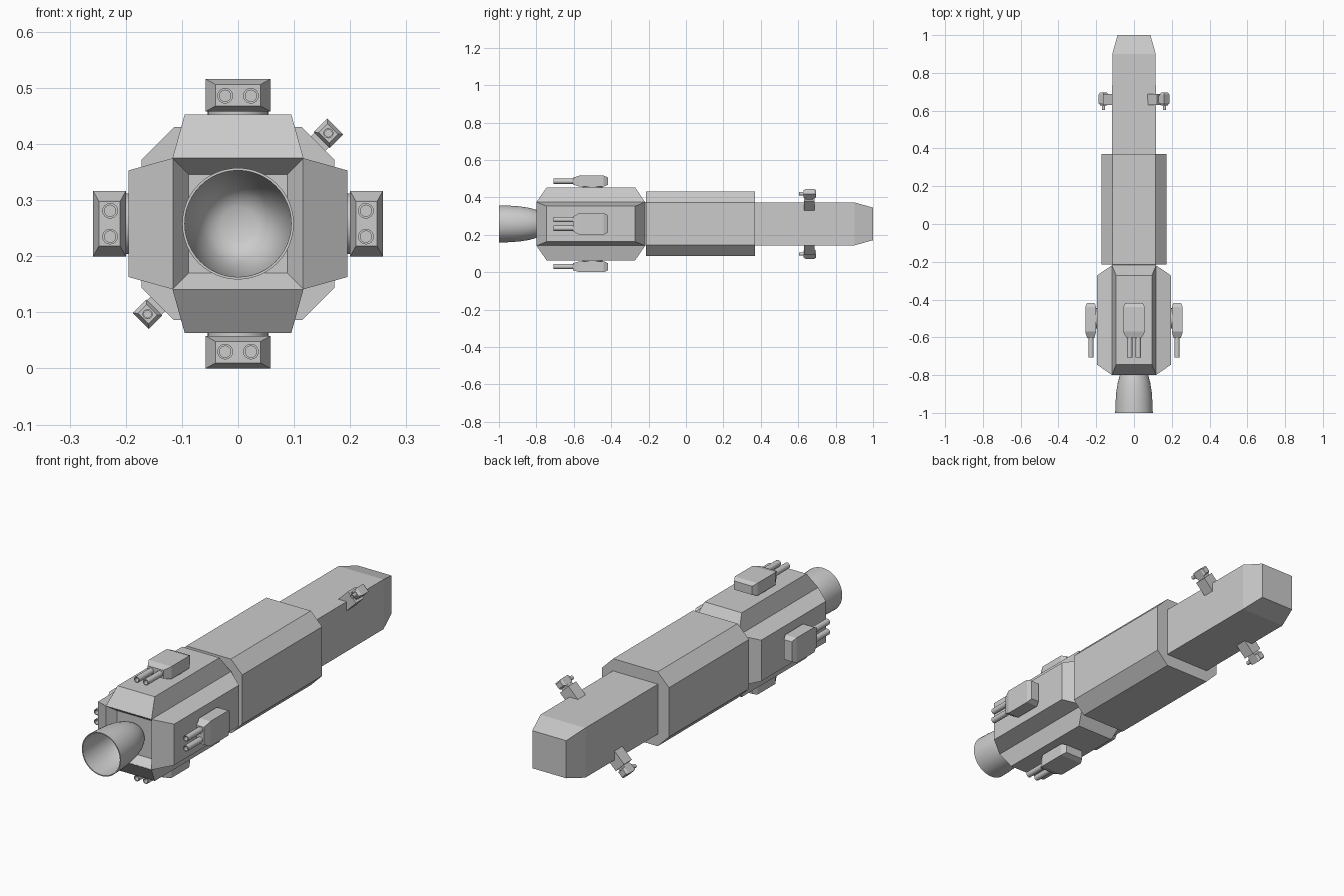
import bpy, bmesh
from math import sin, cos, pi, radians
from mathutils import Matrix, Vector

if "Cube" in bpy.data.objects:
    bpy.data.objects.remove(bpy.data.objects["Cube"])

C = 0.258                                   # height of the long axis
AXIS = Matrix.Translation((0, 0, C))


def loft(name, rings, mat=AXIS, smooth=False):
    """Skin a list of point rings and cap both ends."""
    bm = bmesh.new()
    vs = [[bm.verts.new(mat @ Vector(p)) for p in r] for r in rings]
    n = len(rings[0])
    for a, b in zip(vs, vs[1:]):
        for i in range(n):
            j = (i + 1) % n
            bm.faces.new((a[i], a[j], b[j], b[i]))
    bm.faces.new(vs[0])
    bm.faces.new(vs[-1])
    bmesh.ops.recalc_face_normals(bm, faces=bm.faces)
    me = bpy.data.meshes.new(name)
    bm.to_mesh(me)
    bm.free()
    ob = bpy.data.objects.new(name, me)
    bpy.context.collection.objects.link(ob)
    if smooth:
        bpy.ops.object.select_all(action='DESELECT')
        ob.select_set(True)
        bpy.context.view_layer.objects.active = ob
        bpy.ops.object.shade_smooth_by_angle(angle=radians(35))
    return ob


def rect(y, hx, hz, z=0):
    return [(-hx, y, z - hz), (hx, y, z - hz), (hx, y, z + hz), (-hx, y, z + hz)]


def plate(z, hx, y0, y1):
    return [(-hx, y0, z), (hx, y0, z), (hx, y1, z), (-hx, y1, z)]


def circle(y, r, n, x=0, z=0):
    return [(x + r * cos(2 * pi * i / n), y, z + r * sin(2 * pi * i / n)) for i in range(n)]


def around(deg):
    return AXIS @ Matrix.Rotation(radians(deg), 4, 'Y')


# Square core: tapered nose at the back, recessed engine bay at the front
loft("core_hull", [rect(1.0, .087, .087), rect(.9, .115, .115), rect(-.22, .116, .116),
                   rect(-.8, .117, .117), rect(-.76, .088, .088)])

# Octagonal middle hull
a, b = .172, .114
octo = [(a, -b), (a, b), (b, a), (-b, a), (-a, b), (-a, -b), (-b, -a), (b, -a)]
loft("middle_hull", [[(x, y, z) for x, z in octo] for y in (-.215, .37)])

# Engine bell, hollow
bell = [(-.755, .05), (-.775, .063), (-.8, .075), (-.84, .086), (-.89, .094), (-.95, .098), (-1.0, .0995),
        (-1.0, .095), (-.95, .094), (-.89, .089), (-.84, .081), (-.8, .067), (-.78, .052), (-.768, .03)]
loft("engine_bell", [circle(y, r, 48) for y, r in bell], smooth=True)


def barrel(name, m, x, z, y0, y1, r):
    loft(name, [circle(y0, r, 16, x, z), circle(y1, r, 16, x, z),
                circle(y1, r * .72, 16, x, z), circle(y1 + r * 3, r * .72, 16, x, z)], m, True)


# Four armour panels, each with a twin-barrel turret
for k, side in enumerate(("top", "right", "bottom", "left")):
    m = around(90 * k)
    loft(side + "_armour_panel", [plate(.116, .117, -.8, -.218), plate(.195, .095, -.745, -.272)], m)
    loft(side + "_turret_base", [[(.054 * cos(2 * pi * i / 24), -.5 + .054 * sin(2 * pi * i / 24), z)
                                  for i in range(24)] for z in (.19, .203)], m, True)
    loft(side + "_turret_body", [rect(-.603, .040, .019, .229), rect(-.57, .058, .029, .229),
                                 rect(-.44, .058, .029, .229), rect(-.418, .046, .02, .229)], m)
    for x in (-.023, .023):
        barrel(side + "_turret_barrel", m, x, .228, -.59, -.708, .014)

# Two small corner guns on the nose
for name, ang in (("upper", 45), ("lower", 225)):
    m = around(ang)
    loft(name + "_gun_mount", [plate(.12, .03, .63, .687), plate(.202, .03, .63, .687)], m)
    loft(name + "_gun_neck", [plate(.2, .018, .64, .68), plate(.215, .018, .64, .68)], m)
    loft(name + "_gun_body", [rect(.627, .013, .011, .228), rect(.64, .02, .017, .228),
                              rect(.685, .02, .017, .228), rect(.695, .015, .012, .228)], m)
    barrel(name + "_gun_barrel", m, 0, .228, .635, .603, .009)
